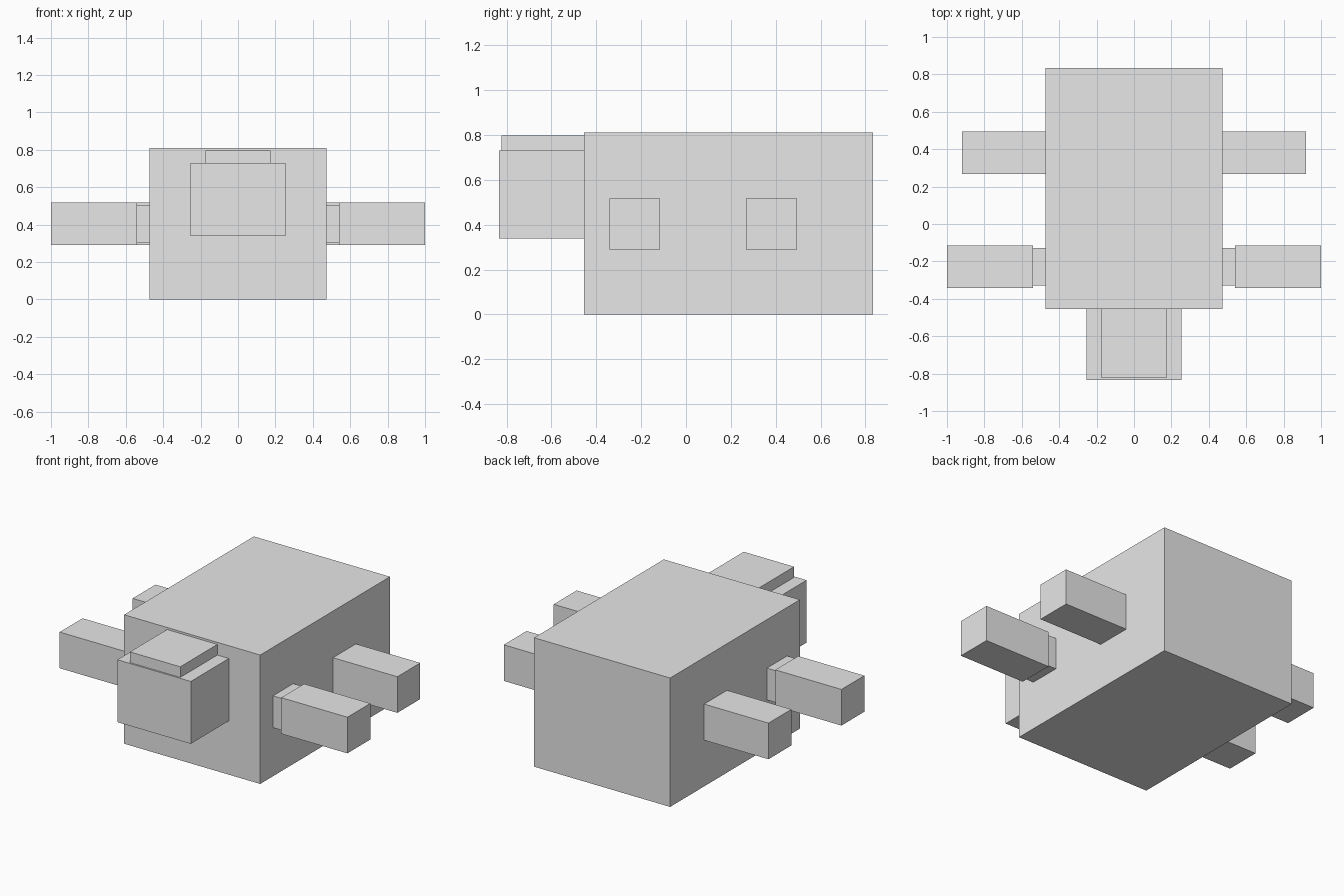
import bpy

cube = bpy.data.objects.get("Cube")
if cube:
    bpy.data.objects.remove(cube, do_unlink=True)

GREY = (0.8, 0.8, 0.8, 1.0)
grey = bpy.data.materials.new("plain grey")
grey.use_nodes = True
grey.diffuse_color = GREY
grey.node_tree.nodes["Principled BSDF"].inputs["Base Color"].default_value = GREY


def box(name, xs, ys, zs):
    """Box spanning the given (low, high) range on each axis."""
    spans = (xs, ys, zs)
    bpy.ops.mesh.primitive_cube_add(size=1, location=[(a + b) / 2 for a, b in spans])
    obj = bpy.context.object
    obj.name = name
    obj.scale = [b - a for a, b in spans]
    bpy.ops.object.transform_apply(location=False, rotation=False, scale=True)
    obj.data.materials.append(grey)
    return obj


def box_pair(name, inner, outer, ys, zs):
    """The same box on both sides of the body."""
    box("left_" + name, (inner, outer), ys, zs)
    box("right_" + name, (-outer, -inner), ys, zs)


# Body and head
box("body", (-0.473, 0.473), (-0.455, 0.833), (0, 0.81))
box("head", (-0.255, 0.255), (-0.833, -0.455), (0.338, 0.73))
box("head_cap", (-0.175, 0.175), (-0.823, -0.455), (0.73, 0.797))

# Front limbs, each on a slightly thinner joint
box_pair("front_joint", 0.473, 0.54, (-0.328, -0.128), (0.305, 0.505))
box_pair("front_limb", 0.54, 1.0, (-0.342, -0.115), (0.29, 0.517))

# Rear limbs
box_pair("rear_limb", 0.473, 0.92, (0.268, 0.495), (0.29, 0.517))
